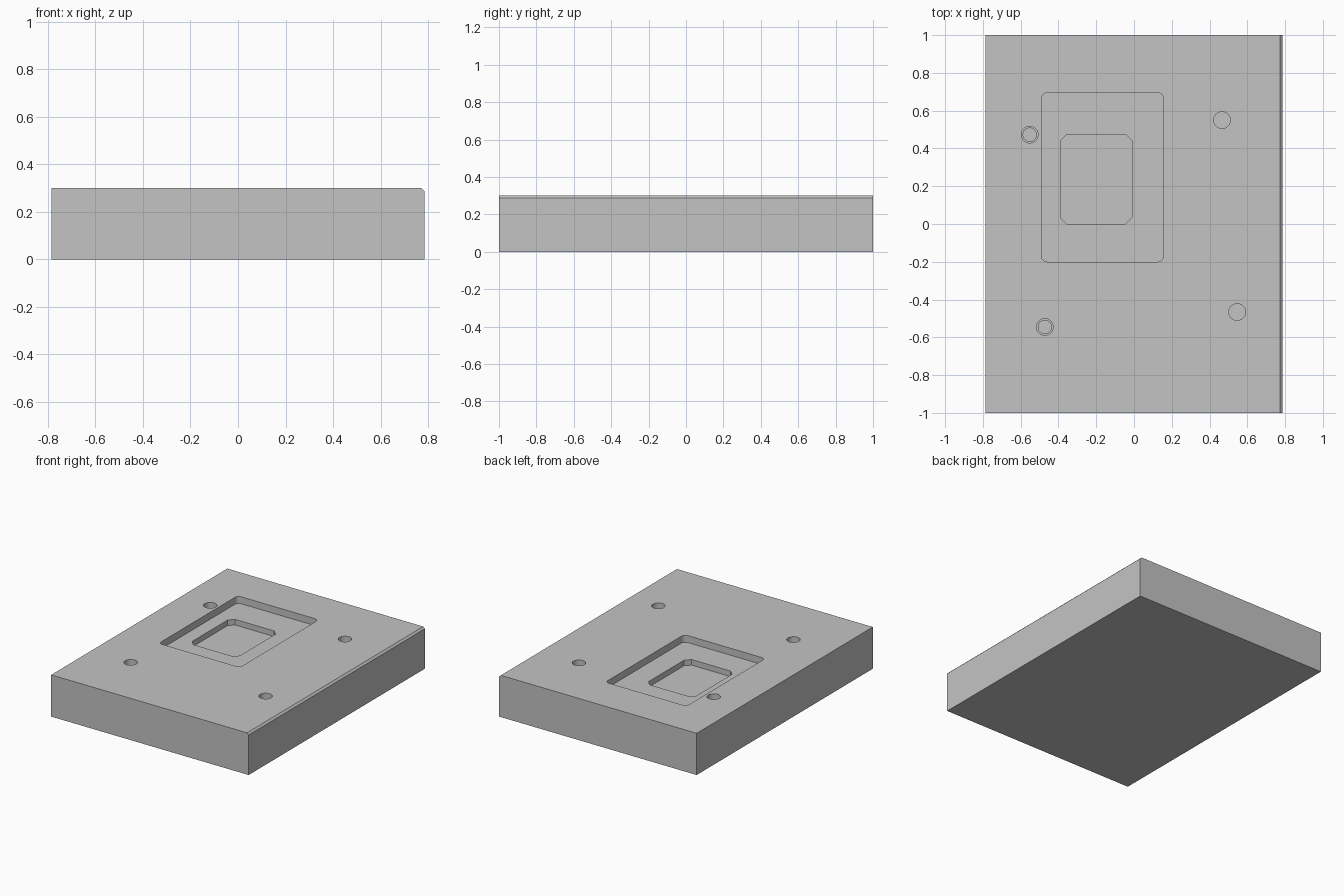
import bpy, math

cube = bpy.data.objects.get("Cube")
if cube:
    bpy.data.objects.remove(cube, do_unlink=True)

W, L, H = 0.785, 1.0, 0.30      # half width, half length, height
CHAMFER = 0.013
TOP = H + 0.05                  # cutters start above the top face

grey = bpy.data.materials.new("plain grey")
grey.use_nodes = True
colour = (0.55, 0.55, 0.55, 1)
grey.diffuse_color = colour
grey.node_tree.nodes["Principled BSDF"].inputs["Base Color"].default_value = colour


def prism(name, outline, place, a, b):
    """Extrude a 2D outline from a to b; place(u, v, w) gives the 3D point."""
    n = len(outline)
    verts = [place(u, v, w) for w in (a, b) for u, v in outline]
    faces = [list(range(n))[::-1], list(range(n, 2 * n))]
    faces += [[i, (i + 1) % n, n + (i + 1) % n, n + i] for i in range(n)]
    mesh = bpy.data.meshes.new(name)
    mesh.from_pydata(verts, [], faces)
    mesh.materials.append(grey)
    obj = bpy.data.objects.new(name, mesh)
    bpy.context.collection.objects.link(obj)
    return obj


def rounded_rect(x0, x1, y0, y1, r, steps):
    """Counter-clockwise rectangle with corners of the given step count."""
    pts = []
    corners = [(x1 - r, y1 - r), (x0 + r, y1 - r), (x0 + r, y0 + r), (x1 - r, y0 + r)]
    for q, (cx, cy) in enumerate(corners):
        for s in range(steps + 1):
            a = math.pi / 2 * (q + s / steps)
            pts.append((cx + r * math.cos(a), cy + r * math.sin(a)))
    return pts


def circle(cx, cy, r, n=32):
    return [(cx + r * math.cos(math.tau * i / n), cy + r * math.sin(math.tau * i / n))
            for i in range(n)]


# Block with one chamfered long top edge
profile = [(-W, 0), (W, 0), (W, H - CHAMFER), (W - CHAMFER, H), (-W, H)]
block = prism("base_block", profile, lambda u, v, w: (u, -w, v), -L, L)


def cut(name, outline, depth):
    """Sink a recess of the given depth below the top face."""
    cutter = prism(name, outline, lambda u, v, w: (u, v, w), H - depth, TOP)
    cutter.hide_render = True
    mod = block.modifiers.new(name, 'BOOLEAN')
    mod.operation = 'DIFFERENCE'
    mod.solver = 'EXACT'
    mod.object = cutter
    bpy.context.view_layer.objects.active = block
    bpy.ops.object.modifier_apply(modifier=name)
    bpy.data.objects.remove(cutter, do_unlink=True)


# Stepped pocket
cut("outer_pocket", rounded_rect(-0.49, 0.155, -0.20, 0.695, 0.03, 6), 0.05)
cut("inner_pocket", rounded_rect(-0.39, -0.01, 0.0, 0.475, 0.035, 1), 0.09)

# Blind holes: plain on the left side, stepped on the right side
for x, y in [(0.466, 0.55), (0.546, -0.466)]:
    cut("plain_hole", circle(x, y, 0.044), 0.12)
for x, y in [(-0.552, 0.473), (-0.472, -0.545)]:
    cut("hole_mouth", circle(x, y, 0.044), 0.08)
    cut("hole_bore", circle(x, y, 0.035), 0.15)

bpy.ops.object.select_all(action='DESELECT')
block.select_set(True)
bpy.context.view_layer.objects.active = block
bpy.ops.object.shade_smooth_by_angle(angle=math.radians(25))
